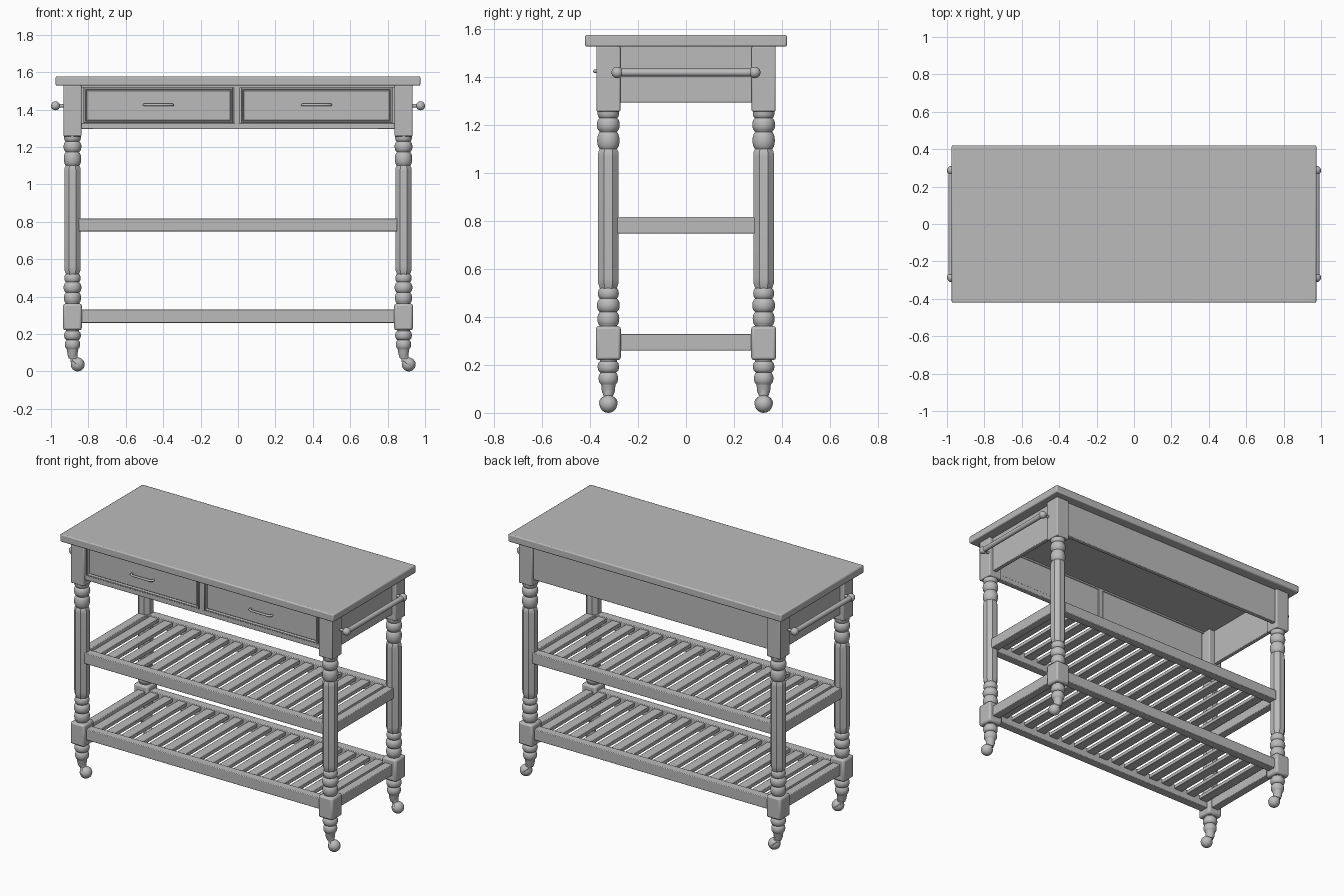
import bpy, bmesh, math
from mathutils import Matrix, Vector

if "Cube" in bpy.data.objects:
    bpy.data.objects.remove(bpy.data.objects["Cube"], do_unlink=True)

grey = bpy.data.materials.new("painted_grey")
grey.use_nodes = True
grey.diffuse_color = (0.5, 0.5, 0.5, 1)
grey.node_tree.nodes["Principled BSDF"].inputs["Base Color"].default_value = (0.5, 0.5, 0.5, 1)

LEG_X, LEG_Y = 0.885, 0.324
parts = []


def add(name, bm, location=(0, 0, 0), bevel=0):
    bmesh.ops.recalc_face_normals(bm, faces=bm.faces)
    mesh = bpy.data.meshes.new(name)
    bm.to_mesh(mesh)
    bm.free()
    mesh.materials.append(grey)
    ob = bpy.data.objects.new(name, mesh)
    ob.location = location
    bpy.context.collection.objects.link(ob)
    if bevel:
        mod = ob.modifiers.new("Bevel", "BEVEL")
        mod.width = bevel
        mod.segments = 2
    parts.append(ob)
    return ob


def box_mesh(x0, x1, y0, y1, z0, z1):
    bm = bmesh.new()
    centre = Vector((x0 + x1, y0 + y1, z0 + z1)) / 2
    size = Matrix.Diagonal((x1 - x0, y1 - y0, z1 - z0, 1))
    bmesh.ops.create_cube(bm, size=1, matrix=Matrix.Translation(centre) @ size)
    return bm


def box(name, x0, x1, y0, y1, z0, z1, bevel=0.004):
    return add(name, box_mesh(x0, x1, y0, y1, z0, z1), bevel=bevel)


def lathe(name, profile, location, sides=24, axis="Z"):
    """Spin (radius, height) pairs into a closed solid."""
    bm = bmesh.new()
    rings = []
    for r, h in profile:
        ring = []
        for i in range(sides):
            a = math.tau * (i + 0.5) / sides
            ring.append(bm.verts.new((r * math.cos(a), r * math.sin(a), h)))
        rings.append(ring)
    for low, high in zip(rings, rings[1:]):
        for i in range(sides):
            j = (i + 1) % sides
            bm.faces.new((low[i], low[j], high[j], high[i]))
    bm.faces.new(rings[0])
    bm.faces.new(rings[-1])
    if axis != "Z":
        turn = Matrix.Rotation(math.pi / 2, 4, "Y" if axis == "X" else "X")
        bm.transform(turn)
    return add(name, bm, location)


def bead(z0, z1, neck, bulge, steps=8):
    """Rounded ring of a turned post."""
    pts = []
    for i in range(steps + 1):
        t = i / steps
        pts.append((neck + (bulge - neck) * math.sin(math.pi * t) ** 0.6, z0 + (z1 - z0) * t))
    return pts


def ball(name, radius, location):
    bm = bmesh.new()
    bmesh.ops.create_uvsphere(bm, u_segments=20, v_segments=12, radius=radius)
    return add(name, bm, location)


# Table top
box("table_top", -0.975, 0.975, -0.421, 0.421, 1.528, 1.577, 0.007)

# Turned legs with square blocks and casters
foot = ([(0.02, 0.07), (0.027, 0.09), (0.03, 0.115)] + bead(0.12, 0.168, 0.032, 0.041)
        + bead(0.17, 0.215, 0.036, 0.045) + [(0.036, 0.23)])
lower_turning = ([(0.036, 0.35)] + bead(0.365, 0.42, 0.037, 0.046)
                 + bead(0.422, 0.475, 0.037, 0.048) + bead(0.477, 0.52, 0.036, 0.044))
upper_turning = (bead(1.1, 1.172, 0.036, 0.047) + bead(1.174, 1.23, 0.037, 0.048)
                 + [(0.042, 1.235), (0.045, 1.245), (0.045, 1.27)])
column = [(0.036, 0.515), (0.046, 0.54), (0.047, 0.56), (0.047, 1.07), (0.045, 1.09), (0.036, 1.105)]

for sx, side in ((1, "left"), (-1, "right")):
    for sy, end in ((-1, "front"), (1, "back")):
        tag = f"{end}_{side}"
        x, y = sx * LEG_X, sy * LEG_Y
        box(f"{tag}_top_block", x - 0.048, x + 0.048, y - 0.05, y + 0.05, 1.257, 1.53, 0.006)
        box(f"{tag}_low_block", x - 0.05, x + 0.05, y - 0.052, y + 0.052, 0.22, 0.362, 0.012)
        lathe(f"{tag}_foot", foot, (x, y, 0))
        lathe(f"{tag}_lower_turning", lower_turning, (x, y, 0))
        lathe(f"{tag}_upper_turning", upper_turning, (x, y, 0))
        lathe(f"{tag}_column", column, (x, y, 0), sides=8)
        # Caster: ball, tilted hood band and neck
        ball(f"{tag}_caster", 0.037, (x + 0.028, y, 0.037))
        hood = lathe(f"{tag}_caster_hood", bead(-0.008, 0.008, 0.034, 0.039),
                     (x + 0.026, y, 0.042))
        hood.rotation_euler = (0, math.radians(45), 0)
        lathe(f"{tag}_caster_neck", [(0.018, 0.05), (0.02, 0.1)], (x + 0.008, y, 0), 16)

# Aprons round the open underside
box("back_apron", -0.84, 0.84, 0.33, 0.358, 1.295, 1.53)
box("front_bottom_rail", -0.84, 0.84, -0.362, -0.325, 1.295, 1.327)
box("front_top_rail", -0.84, 0.84, -0.362, -0.325, 1.517, 1.53, 0.002)
box("drawer_divider", -0.023, 0.012, -0.362, -0.325, 1.32, 1.525)

for sx, side in ((1, "left"), (-1, "right")):
    a, b = sorted((sx * 0.878, sx * 0.906))
    box(f"{side}_apron", a, b, -0.28, 0.28, 1.295, 1.53)
    # Towel rail on two pegs
    rx = sx * 0.976
    lathe(f"{side}_towel_rail", [(0.016, -0.29), (0.016, 0.29)], (rx, 0, 1.42), 16, "Y")
    for y in (-0.287, 0.287):
        ball(f"{side}_rail_knob", 0.024, (rx, y, 1.42))
        lathe(f"{side}_rail_peg", [(0.009, -0.035), (0.009, 0.035)],
              (sx * 0.945, y, 1.42), 12, "X")

# Drawers with moulded frames and bar pulls
for x0, x1, side in ((-0.825, -0.026, "right"), (0.015, 0.825, "left")):
    bm = box_mesh(x0, x1, -0.364, -0.33, 1.327, 1.518)
    bm.normal_update()
    panel = min(bm.faces, key=lambda f: f.calc_center_median().y)
    for width, depth in ((0.004, 0.004), (0.01, 0), (0.006, -0.012), (0.005, 0.003)):
        bmesh.ops.inset_individual(bm, faces=[panel], thickness=width, depth=depth)
    add(f"{side}_drawer", bm)

    cx = (x0 + x1) / 2
    curve = bpy.data.curves.new(f"{side}_drawer_pull", "CURVE")
    curve.dimensions = "3D"
    curve.bevel_depth = 0.007
    curve.bevel_resolution = 3
    curve.use_fill_caps = True
    spline = curve.splines.new("POLY")
    path = [(-0.076, -0.355), (-0.076, -0.372), (-0.062, -0.381),
            (0.062, -0.381), (0.076, -0.372), (0.076, -0.355)]
    spline.points.add(len(path) - 1)
    for p, (px, py) in zip(spline.points, path):
        p.co = (cx + px, py, 1.425, 1)
    curve.materials.append(grey)
    pull = bpy.data.objects.new(f"{side}_drawer_pull", curve)
    bpy.context.collection.objects.link(pull)

# Two slatted shelves
SLATS = 17
for name, z0, z1 in (("middle", 0.749, 0.818), ("bottom", 0.26, 0.33)):
    for s, end in ((-1, "front"), (1, "back")):
        a, b = sorted((s * 0.295, s * 0.352))
        box(f"{name}_shelf_{end}_rail", -0.85, 0.85, a, b, z0, z1)
    for s, side in ((-1, "right"), (1, "left")):
        a, b = sorted((s * 0.855, s * 0.908))
        box(f"{name}_shelf_{side}_rail", a, b, -0.3, 0.3, z0, z1)
    pitch = 2 * 0.855 / SLATS
    for i in range(SLATS):
        x = -0.855 + pitch * (i + 0.5)
        box(f"{name}_shelf_slat", x - 0.031, x + 0.031, -0.3, 0.3, z1 - 0.03, z1 - 0.006, 0.003)

# Smooth the turned parts while keeping crisp edges
bpy.ops.object.select_all(action="DESELECT")
for ob in parts:
    ob.select_set(True)
bpy.context.view_layer.objects.active = parts[0]
bpy.ops.object.shade_smooth_by_angle(angle=math.radians(35))
